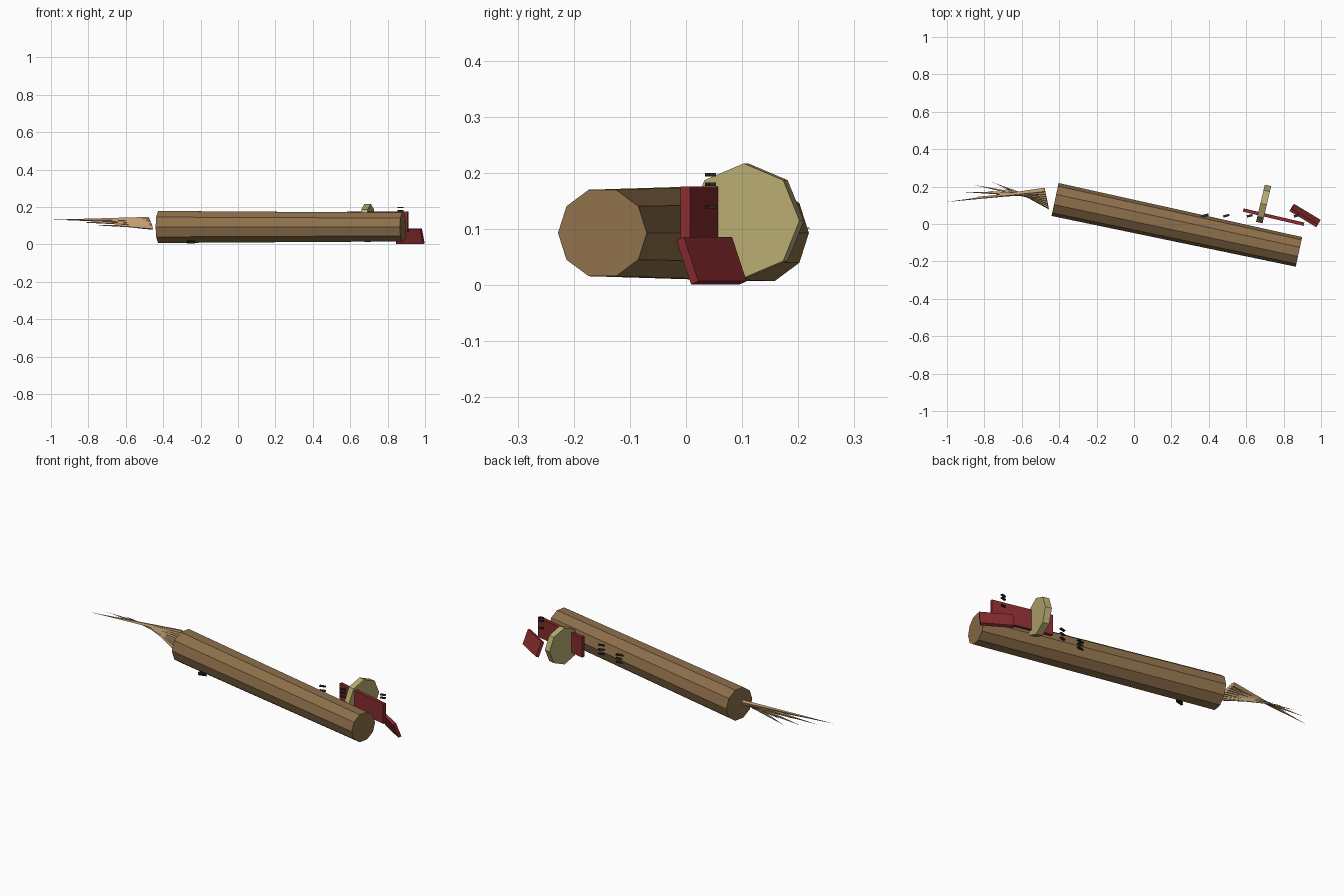
import bpy, math
from mathutils import Vector as V

if "Cube" in bpy.data.objects:
    bpy.data.objects.remove(bpy.data.objects["Cube"])


def material(name, rgb):
    m = bpy.data.materials.new(name)
    m.diffuse_color = (*rgb, 1)
    m.use_nodes = True
    m.node_tree.nodes["Principled BSDF"].inputs["Base Color"].default_value = m.diffuse_color
    return m


BARK = material("bark", (0.27, 0.163, 0.07))
STRAW = material("straw", (0.52, 0.34, 0.165))
RED = material("red", (0.25, 0.026, 0.03))
OLIVE = material("olive", (0.475, 0.41, 0.165))
DARK = material("dark", (0.03, 0.025, 0.02))


def make(name, verts, faces, mat):
    me = bpy.data.meshes.new(name)
    me.from_pydata([tuple(v) for v in verts], [], faces)
    me.materials.append(mat)
    ob = bpy.data.objects.new(name, me)
    bpy.context.collection.objects.link(ob)
    return ob


def prism(name, p0, p1, r0, r1, n, mat):
    """Tapered n-sided prism between two points, one corner on the level side axis."""
    p0, p1 = V(p0), V(p1)
    d = (p1 - p0).normalized()
    u = V((0, 0, 1)).cross(d).normalized()
    w = d.cross(u)
    verts = []
    for p, r in ((p0, r0), (p1, r1)):
        for i in range(n):
            a = 2 * math.pi * i / n
            verts.append(p + r * (math.cos(a) * u + math.sin(a) * w))
    faces = [(i, (i + 1) % n, n + (i + 1) % n, n + i) for i in range(n)]
    faces += [tuple(range(n))[::-1], tuple(range(n, 2 * n))]
    return make(name, verts, faces, mat)


def slab(name, corner, a, b, c, mat):
    """Box spanned by three edge vectors from a corner."""
    o, a, b, c = V(corner), V(a), V(b), V(c)
    if a.cross(b).dot(c) < 0:
        a, b = b, a
    verts = [o, o + a, o + a + b, o + b]
    verts += [v + c for v in verts]
    faces = [(3, 2, 1, 0), (4, 5, 6, 7), (0, 1, 5, 4),
             (1, 2, 6, 5), (2, 3, 7, 6), (3, 0, 4, 7)]
    return make(name, verts, faces, mat)


# main ten-sided shaft
prism("shaft", (-0.422, 0.131, 0.093), (0.882, -0.149, 0.093), 0.09, 0.081, 10, BARK)

# thin eight-sided disc
prism("disc", (0.676, 0.111, 0.115), (0.710, 0.103, 0.115), 0.102, 0.102, 8, OLIVE)

# upright red plate beside the disc
slab("upright_plate", (0.582, 0.066, 0.065), (0.325, -0.076, 0), (0.004, 0.0175, 0),
     (0, 0, 0.111), RED)

# leaning red plate at the end
slab("leaning_plate", (0.974, -0.017, 0.080), (-0.143, 0.086, 0),
     (0.015, 0.026, -0.079), (0.009, 0.013, 0.006), RED)

# frayed bristles: the base row crosses over to a fan of tips
base_a, base_b = V((-0.476, 0.18, 0.135)), V((-0.458, 0.092, 0.09))
tips = [(-1.0, 0.118, 0.132), (-0.86, 0.143, 0.136), (-0.932, 0.172, 0.13),
        (-0.80, 0.178, 0.127), (-0.853, 0.208, 0.118), (-0.72, 0.197, 0.115),
        (-0.762, 0.225, 0.102), (-0.66, 0.19, 0.10)]
step = (base_b - base_a) / (len(tips) - 1)
for i, tip in enumerate(tips):
    c = base_a + step * i
    side, up = step * 1.1, V((0, -0.006, 0.012))
    verts = [c - side, c - up, c + side, c + up, V(tip)]
    make(f"bristle_{i + 1}", verts,
         [(0, 1, 2, 3), (1, 0, 4), (2, 1, 4), (3, 2, 4), (0, 3, 4)], STRAW)

# small dark chips in stacks: x, length, heights
stacks = ((-0.25, 0.042, (0.009, 0.019)), (0.38, 0.04, (0.08, 0.10, 0.12)),
          (0.495, 0.032, (0.095, 0.12, 0.145)), (0.62, 0.03, (0.12, 0.14, 0.16)),
          (0.87, 0.028, (0.14, 0.18, 0.197)))
for k, (x, length, heights) in enumerate(stacks):
    for j, z in enumerate(heights):
        slab(f"chip_{k + 1}_{j + 1}", (x - length / 2, 0.034, z - 0.003),
             (length, length * 0.27, 0), (-0.003, 0.012, 0), (0, 0, 0.006), DARK)
